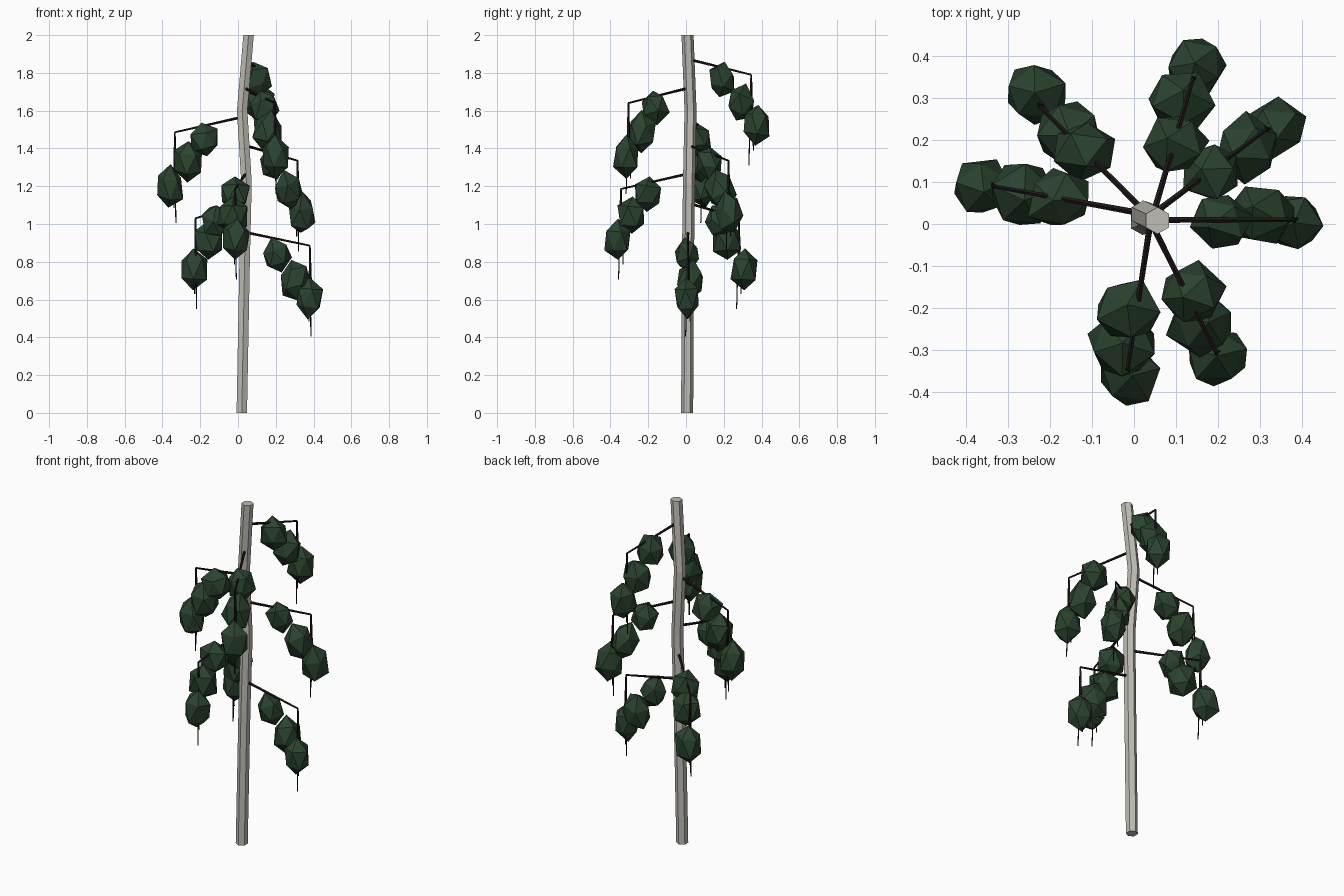
import bpy, bmesh, math, random
from mathutils import Vector, Matrix

if "Cube" in bpy.data.objects:
    bpy.data.objects.remove(bpy.data.objects["Cube"])

random.seed(7)


def material(name, rgb):
    m = bpy.data.materials.new(name)
    m.diffuse_color = (*rgb, 1)
    m.use_nodes = True
    m.node_tree.nodes["Principled BSDF"].inputs["Base Color"].default_value = m.diffuse_color
    return m


BARK = material("pale grey bark", (0.52, 0.51, 0.46))
TWIG = material("dark brown twig", (0.014, 0.008, 0.008))
LEAF = material("dark green leaf", (0.024, 0.056, 0.028))


def add_object(name, bm, mat):
    bmesh.ops.recalc_face_normals(bm, faces=bm.faces)
    mesh = bpy.data.meshes.new(name)
    bm.to_mesh(mesh)
    bm.free()
    mesh.materials.append(mat)
    ob = bpy.data.objects.new(name, mesh)
    bpy.context.collection.objects.link(ob)
    return ob


def rod(bm, a, b, r1, r2, sides=5):
    """Tapered rod between two points."""
    a, b = Vector(a), Vector(b)
    d = b - a
    turn = d.to_track_quat('Z', 'Y').to_matrix().to_4x4()
    bmesh.ops.create_cone(bm, cap_ends=True, segments=sides, radius1=r1, radius2=r2,
                          depth=d.length, matrix=Matrix.Translation((a + b) / 2) @ turn)


# Trunk: slightly bent six-sided tube
bm = bmesh.new()
rings = []
for x, y, z in [(0.02, 0.006, 0), (0.035, 0.01, 0.8), (0.045, 0.016, 1.22),
                (0.022, 0.024, 1.6), (0.056, 0.008, 2.0)]:
    rings.append([bm.verts.new((x + 0.032 * math.sin(i * math.pi / 3),
                                y + 0.032 * math.cos(i * math.pi / 3), z)) for i in range(6)])
for lo, hi in zip(rings, rings[1:]):
    for i in range(6):
        j = (i + 1) % 6
        bm.faces.new((lo[i], lo[j], hi[j], hi[i]))
bm.faces.new(rings[0])
bm.faces.new(rings[-1])
add_object("trunk", bm, BARK)

# Half-sizes of the inner, middle and outer leaf clump
SIZES = [(0.082, 0.076, 0.094), (0.084, 0.082, 0.106), (0.079, 0.074, 0.112)]


def bough(label, base, tip, clumps):
    """Branch with hanging twigs and three leaf clumps stepping outwards and down."""
    bm = bmesh.new()
    rod(bm, base, tip, 0.008, 0.005)
    tip = Vector(tip)
    for dx, dy, drop in [(0.006, -0.012, 0.48), (-0.004, 0.012, 0.40), (0.012, 0.004, 0.3)]:
        rod(bm, tip, tip + Vector((dx, dy, -drop)), 0.005, 0.003, 4)
    add_object("branch_" + label, bm, TWIG)

    for n, (centre, size) in enumerate(zip(clumps, SIZES)):
        bm = bmesh.new()
        bmesh.ops.create_icosphere(bm, subdivisions=1, radius=1)
        spin = Matrix.Rotation(random.uniform(0, 6.28), 3, 'Z') @ \
            Matrix.Rotation(random.uniform(-0.5, 0.5), 3, 'X')
        for v in bm.verts:
            p = spin @ v.co * random.uniform(0.88, 1.12)
            v.co = Vector(centre) + Vector([p[k] * size[k] for k in range(3)])
        add_object(f"leaf_clump_{label}_{n + 1}", bm, LEAF)


# Seven boughs around the trunk
bough("right", (0.04, 0.01, 0.955), (0.38, 0.01, 0.885),
      [(0.205, 0.005, 0.835), (0.3, 0.025, 0.70), (0.375, 0.005, 0.61)])
bough("left", (0.02, 0.025, 1.565), (-0.335, 0.09, 1.485),
      [(-0.178, 0.06, 1.445), (-0.265, 0.07, 1.33), (-0.363, 0.09, 1.20)])
bough("back", (0.045, 0.02, 1.87), (0.14, 0.345, 1.79),
      [(0.095, 0.19, 1.76), (0.11, 0.29, 1.64), (0.145, 0.375, 1.53)])
bough("back_right", (0.04, 0.02, 1.415), (0.315, 0.225, 1.335),
      [(0.185, 0.125, 1.32), (0.265, 0.18, 1.18), (0.335, 0.23, 1.06)])
bough("front_right", (0.035, 0.015, 1.72), (0.195, -0.305, 1.64),
      [(0.135, -0.165, 1.62), (0.16, -0.235, 1.49), (0.195, -0.315, 1.355)])
bough("front", (0.04, 0.01, 1.265), (-0.015, -0.345, 1.185),
      [(-0.018, -0.2, 1.155), (-0.03, -0.285, 1.045), (-0.01, -0.36, 0.915)])
bough("back_left", (0.04, 0.015, 1.11), (-0.225, 0.28, 1.03),
      [(-0.12, 0.175, 1.01), (-0.155, 0.215, 0.91), (-0.237, 0.31, 0.76)])
